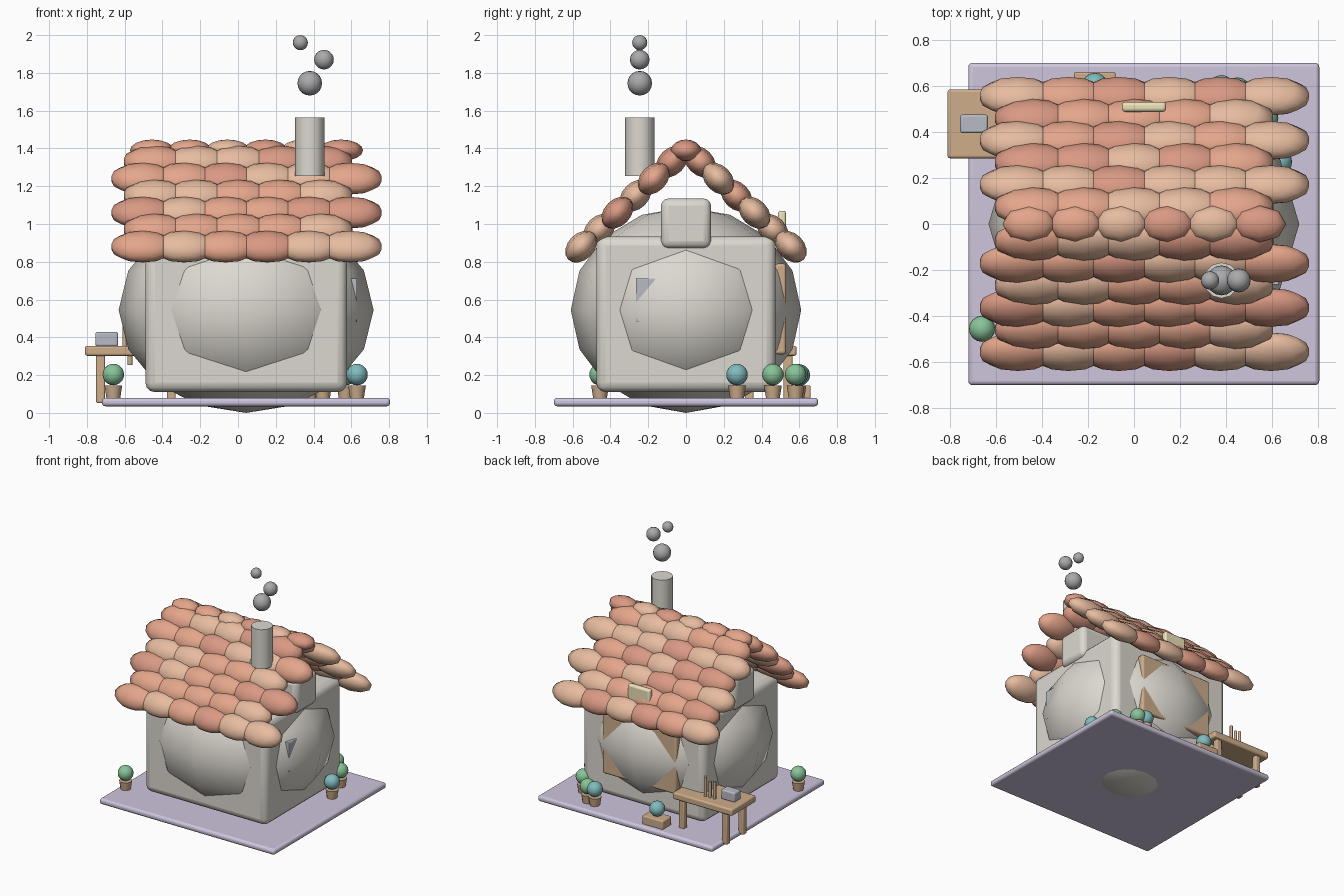
import bpy, random
from math import radians, sin, cos

if "Cube" in bpy.data.objects:
    bpy.data.objects.remove(bpy.data.objects["Cube"])

random.seed(4)


def mat(name, r, g, b):
    m = bpy.data.materials.new(name)
    m.diffuse_color = (r, g, b, 1)
    m.use_nodes = True
    m.node_tree.nodes["Principled BSDF"].inputs["Base Color"].default_value = m.diffuse_color
    return m


LAV = mat("lavender", 0.62, 0.56, 0.72)
WALL = mat("plaster", 0.72, 0.69, 0.63)
TILES = [mat("clay_a", 0.78, 0.38, 0.26), mat("clay_b", 0.80, 0.50, 0.35), mat("clay_c", 0.70, 0.32, 0.23)]
WOOD = mat("wood", 0.62, 0.42, 0.26)
GREEN = mat("leaf_green", 0.25, 0.55, 0.32)
TEAL = mat("leaf_teal", 0.22, 0.50, 0.52)
CREAM = mat("cream", 0.85, 0.76, 0.48)
SMOKE = mat("smoke", 0.40, 0.40, 0.41)
METAL = mat("metal", 0.48, 0.50, 0.56)


def finish(name, m, angle):
    o = bpy.context.object
    o.name = name
    o.data.materials.append(m)
    bpy.ops.object.transform_apply(location=False, rotation=True, scale=True)
    bpy.ops.object.shade_smooth_by_angle(angle=radians(angle))
    return o


def box(name, x, y, z, m, bevel=0.008):
    """Rounded box from (min, max) ranges."""
    c = [(a + b) / 2 for a, b in (x, y, z)]
    bpy.ops.mesh.primitive_cube_add(size=1, location=c)
    bpy.context.object.scale = [b - a for a, b in (x, y, z)]
    o = finish(name, m, 50)
    mod = o.modifiers.new("bevel", 'BEVEL')
    mod.width = bevel
    mod.segments = 3
    return o


def ball(name, loc, r, m, seg=16, rings=10, tilt=0):
    bpy.ops.mesh.primitive_uv_sphere_add(segments=seg, ring_count=rings, radius=1, location=loc,
                                         rotation=(tilt, 0, 0))
    bpy.context.object.scale = r if isinstance(r, tuple) else (r, r, r)
    return finish(name, m, 80)


def rod(name, x, y, z, r, m, top=None, seg=12):
    bpy.ops.mesh.primitive_cone_add(vertices=seg, radius1=r, radius2=r if top is None else top,
                                    depth=z[1] - z[0], location=(x, y, (z[0] + z[1]) / 2))
    return finish(name, m, 50)


# Ground slab, walls and bulging interior
box("base_slab", (-0.72, 0.805), (-0.70, 0.70), (0.035, 0.08), LAV, 0.018)
box("house_body", (-0.49, 0.577), (-0.475, 0.475), (0.11, 0.935), WALL, 0.05)
ball("rounded_wall", (0.043, 0, 0.545), (0.675, 0.61, 0.545), WALL, 12, 8)
box("gable_block", (-0.52, 0.605), (-0.133, 0.133), (0.87, 1.135), WALL, 0.04)

# Roof tiles: alternating rows on both slopes, then the ridge
for side in (-1, 1):
    for row in range(6):
        y, z = 0.555 - 0.096 * row, 0.88 + 0.09 * row
        long = row % 2 == 0
        start, n = (-0.505, 6) if long else (-0.44, 5)
        for i in range(n):
            ball("roof_tile", (start + 0.22 * i, side * y, z), (0.173, 0.07, 0.097),
                 random.choice(TILES), 10, 8, radians(45) * side)
for i in range(6):
    ball("ridge_tile", (-0.455 + 0.2 * i, 0, 1.39), (0.117, 0.08, 0.057), random.choice(TILES), 8, 8)

# Chimney and smoke
rod("chimney", 0.38, -0.245, (1.255, 1.563), 0.078, WALL)
for x, z, r in ((0.38, 1.745, 0.065), (0.455, 1.87, 0.052), (0.33, 1.96, 0.04)):
    ball("smoke_puff", (x, -0.245, z), r, SMOKE)

# Back door panel, sign and side window
box("back_door", (-0.285, 0.36), (0.47, 0.53), (0.31, 0.79), WOOD, 0.015)
box("sign", (-0.053, 0.14), (0.487, 0.53), (0.89, 1.07), CREAM, 0.015)
box("side_window", (0.57, 0.63), (-0.265, -0.04), (0.48, 0.712), METAL, 0.005)

# Potted plants
for x, y, m in ((-0.66, -0.455, GREEN), (0.63, 0.27, TEAL), (0.57, 0.46, GREEN),
                (0.45, 0.58, GREEN), (0.38, 0.59, TEAL)):
    rod("pot", x, y, (0.075, 0.145), 0.036, WOOD, 0.047)
    ball("plant", (x, y, 0.203), 0.057, m)
box("planter", (-0.26, -0.08), (0.55, 0.66), (0.075, 0.145), WOOD)
ball("planter_bush", (-0.17, 0.60, 0.20), 0.057, TEAL)

# Workbench with tools
box("bench_top", (-0.81, -0.29), (0.285, 0.585), (0.302, 0.355), WOOD, 0.012)
for x in (-0.728, -0.353):
    for y in (0.335, 0.54):
        box("bench_leg", (x - 0.023, x + 0.023), (y - 0.023, y + 0.023), (0.052, 0.31), WOOD)
box("toolbox", (-0.755, -0.635), (0.395, 0.475), (0.353, 0.428), METAL, 0.01)
for i, h in enumerate((0.51, 0.48, 0.49)):
    rod("tool_peg", -0.52 - 0.04 * i, 0.50, (0.35, h), 0.012, WOOD, seg=8)
rod("hanging_peg", -0.572, 0.32, (0.253, 0.31), 0.013, WOOD, seg=8)
